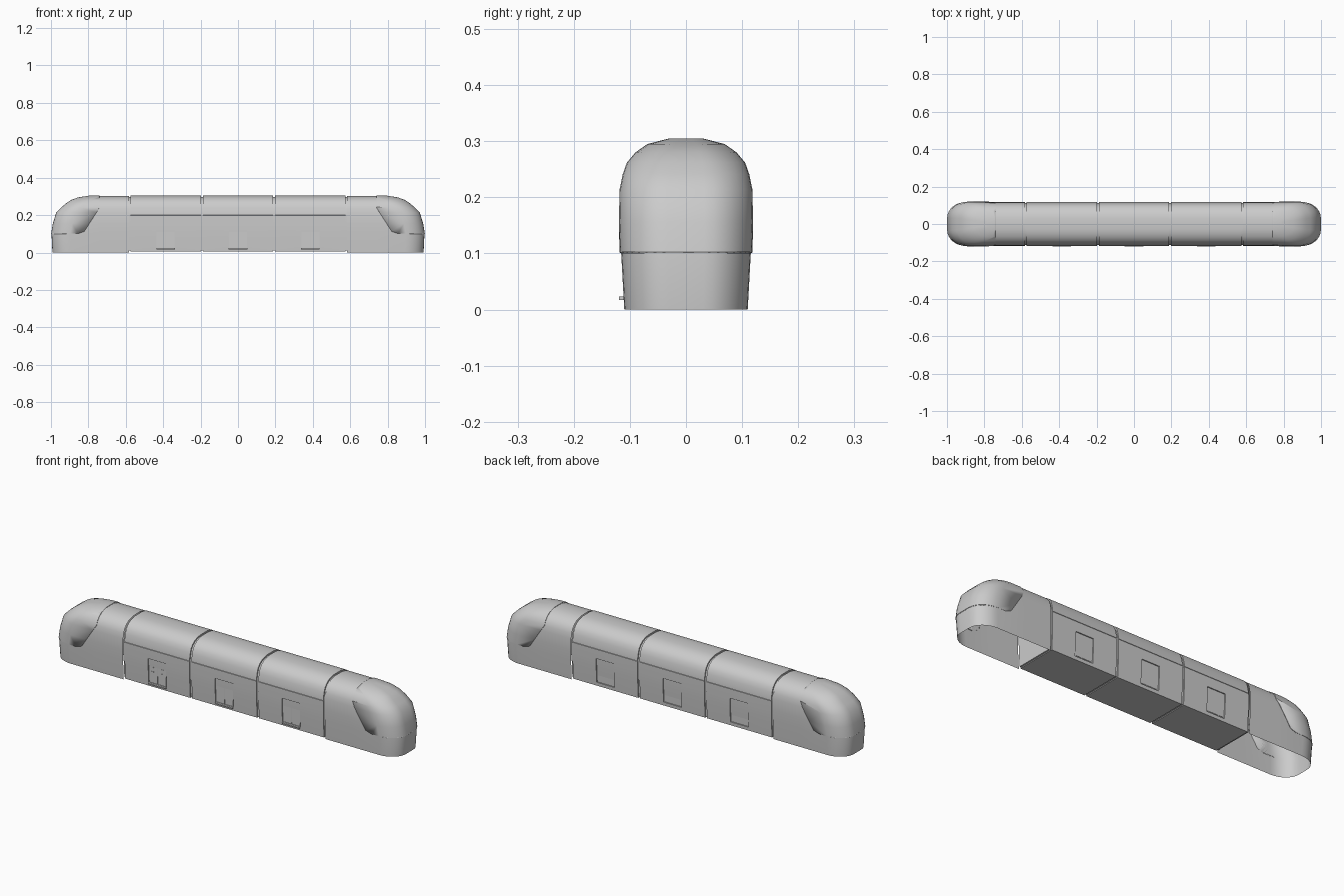
import bpy, bmesh, math
from mathutils import Vector

if "Cube" in bpy.data.objects:
    bpy.data.objects.remove(bpy.data.objects["Cube"])


def make(name, bm, smooth=True):
    me = bpy.data.meshes.new(name)
    bm.to_mesh(me)
    bm.free()
    ob = bpy.data.objects.new(name, me)
    bpy.context.collection.objects.link(ob)
    if smooth:
        finish(ob)
    return ob


def finish(ob):
    bpy.ops.object.select_all(action='DESELECT')
    ob.select_set(True)
    bpy.context.view_layer.objects.active = ob
    bpy.ops.object.shade_smooth_by_angle(angle=math.radians(32))


def box(name, x0, x1, y0, y1, z0, z1):
    bm = bmesh.new()
    bmesh.ops.create_cube(bm, size=1)
    for v in bm.verts:
        v.co = Vector(((x0 + x1) / 2 + v.co.x * (x1 - x0),
                       (y0 + y1) / 2 + v.co.y * (y1 - y0),
                       (z0 + z1) / 2 + v.co.z * (z1 - z0)))
    return make(name, bm, False)


def extrude_x(name, half, x0, x1):
    # closed, left-right symmetric section swept along x
    pts = half + [(-y, z) for y, z in reversed(half)]
    bm = bmesh.new()
    a = [bm.verts.new((x0, y, z)) for y, z in pts]
    b = [bm.verts.new((x1, y, z)) for y, z in pts]
    n = len(pts)
    for i in range(n):
        j = (i + 1) % n
        bm.faces.new((a[i], a[j], b[j], b[i]))
    bm.faces.new(a)
    bm.faces.new(b)
    bmesh.ops.recalc_face_normals(bm, faces=bm.faces)
    return make(name, bm)


def cab_mesh(s):
    # stacked U-shaped rings: z, half width, nose x
    levels = [(0, .110, .992), (.10, .1155, .997), (.155, .1165, .987), (.213, .1155, .969),
              (.24, .110, .942), (.26, .103, .918), (.278, .088, .892),
              (.292, .068, .853), (.302, .030, .79)]
    bm = bmesh.new()
    rings = []
    for z, w, xf in levels:
        rx, ry = .10, w * .72
        half = [(.584, w), (.74, w)]
        for k in range(9):
            t = math.pi / 2 * k / 8
            half.append((xf - rx + rx * math.sin(t) if xf - rx > .74 else
                         .745 + (xf - .745) * math.sin(t), w - ry + ry * math.cos(t)))
        pts = half + [(x, -y) for x, y in reversed(half)]
        rings.append([bm.verts.new((s * x, y, z)) for x, y in pts])
    for a, b in zip(rings, rings[1:]):
        for i in range(len(a) - 1):
            bm.faces.new((a[i], a[i + 1], b[i + 1], b[i]))
    top = rings[-1]
    n = len(top)
    for i in range(n // 2 - 1):
        bm.faces.new((top[i], top[i + 1], top[n - 2 - i], top[n - 1 - i]))
    bm.normal_update()
    # orient outward: the roof must face up
    bmesh.ops.recalc_face_normals(bm, faces=bm.faces)
    bm.normal_update()
    if max(bm.faces, key=lambda f: f.calc_center_median().z).normal.z < 0:
        bmesh.ops.reverse_faces(bm, faces=bm.faces)
    return bm


# Cabs at both ends: open-bottomed shell plus raised nose panel
for s, side in ((-1, "left"), (1, "right")):
    make(side + "_cab_shell", cab_mesh(s))
    bm = cab_mesh(s)
    for co, no in (((0, 0, .10), (0, 0, -1)),
                   ((s * .74, 0, .24), (-s * .14, 0, -.09)),
                   ((s * .765, 0, .135), (-s * .05, 0, -.13)),
                   ((s * .74, 0, 0), (-s, 0, 0))):
        bmesh.ops.bisect_plane(bm, geom=bm.verts[:] + bm.edges[:] + bm.faces[:],
                               plane_co=co, plane_no=no, clear_outer=True)
    panel = make(side + "_nose_panel", bm)
    m = panel.modifiers.new("thickness", 'SOLIDIFY')
    m.thickness = .003
    m.offset = 1

# Passenger cars: side walls and roof, with a fine groove between them
car = [(.110, .006), (.1155, .10), (.1165, .15), (.1165, .199), (.1145, .200), (.1145, .203),
       (.1165, .204), (.1155, .215), (.110, .24), (.103, .262), (.089, .280),
       (.070, .293), (.050, .300), (.028, .304)]
core = [(y * .955, .010 + (z - .006) * .962) for y, z in car if not .199 < z < .2045]
extrude_x("gangway_core", core, -.584, .584)

names = ("left", "middle", "right")
for i, name in enumerate(names):
    cx = (i - 1) * .387
    body = extrude_x(name + "_car", car, cx - .188, cx + .188)
    for sy, face in ((-1, "front"), (1, "back")):
        y = lambda a, b: sorted((sy * a, sy * b))
        # door recess
        cut = box("door_cutter", cx - .052, cx + .052, *y(.103, .13), .024, .150)
        m = body.modifiers.new("recess", 'BOOLEAN')
        m.operation = 'DIFFERENCE'
        m.object = cut
        bpy.context.view_layer.objects.active = body
        bpy.ops.object.modifier_apply(modifier=m.name)
        bpy.data.objects.remove(cut)
        tag = name + "_" + face
        if sy < 0:
            # double door leaves and step
            for d in (-1, 1):
                x0, x1 = sorted((cx + d * .0015, cx + d * .048))
                box(tag + "_door_leaf", x0, x1, *y(.101, .1105), .027, .146)
            box(tag + "_step", cx - .05, cx + .05, *y(.106, .119), .017, .023)
        else:
            box(tag + "_door", cx - .046, cx + .046, *y(.101, .108), .030, .144)
    finish(body)

# Small grab handles on the leftmost front door
for d in (-1, 1):
    for z in (.085, .108):
        box("door_handle", -.387 + d * .028 - .006, -.387 + d * .028 + .006,
            -.1125, -.109, z - .0015, z + .0015)
